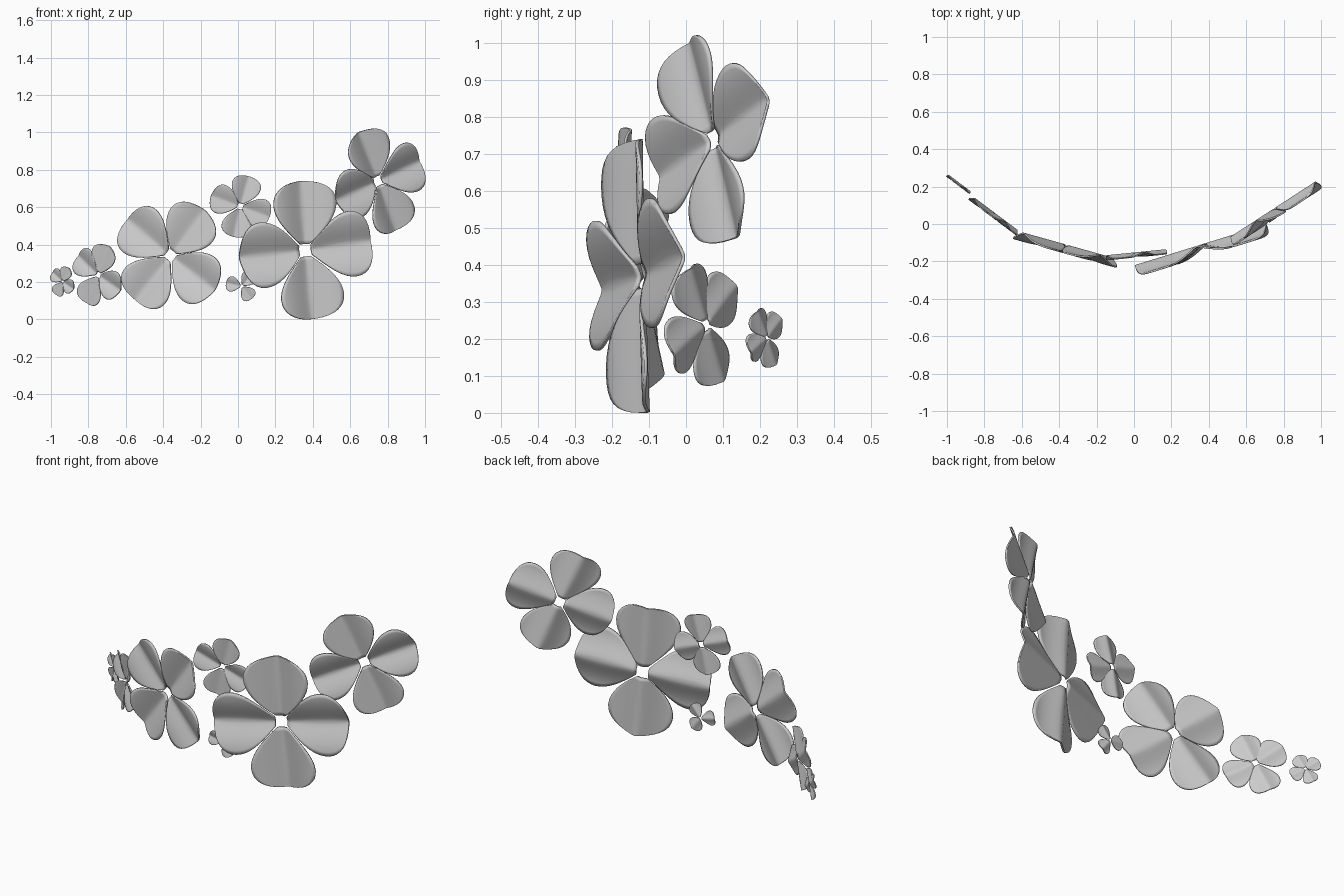
import bpy, math
from mathutils import Vector
from mathutils.geometry import interpolate_bezier

if "Cube" in bpy.data.objects:
    bpy.data.objects.remove(bpy.data.objects["Cube"])


# half outline of one petal: (distance from centre, half width), unit length
def petal_outline():
    base, wide, tip = Vector((0.09, 0.07)), Vector((0.68, 0.475)), Vector((1.0, 0.0))
    side = interpolate_bezier(base, Vector((0.26, 0.26)), Vector((0.46, 0.475)), wide, 10)
    end = interpolate_bezier(wide, Vector((0.90, 0.475)), Vector((1.0, 0.25)), tip, 10)
    return [(p.x, p.y) for p in side + end[1:-1]] + [(1.0, 0.03)]


OUTLINE = petal_outline()
COLS = 16


# soft valley running along the middle of a petal, 0 at the crease to 1 at the edge
def fold(s):
    t = min(1.0, (math.sqrt(s * s + 0.0012) - 0.0346) / 0.45)
    return math.sin(t * math.pi / 2)


def flower(name, centre, slope, radius, depth, angles):
    # flower plane: u runs sideways, v up, n to the front
    u = Vector((1, slope, 0)).normalized()
    v = Vector((0, 0, 1))
    n = u.cross(v)
    verts, faces = [], []
    for a in angles:
        c, s = math.cos(math.radians(a)), math.sin(math.radians(a))
        start = len(verts)
        for r, hw in OUTLINE:
            for j in range(COLS + 1):
                w = hw * (2 * j / COLS - 1)
                p = u * (r * c - w * s) + v * (r * s + w * c) + n * depth * fold(w)
                verts.append(Vector(centre) + p * radius)
        for i in range(len(OUTLINE) - 1):
            for j in range(COLS):
                k = start + i * (COLS + 1) + j
                faces.append((k, k + COLS + 1, k + COLS + 2, k + 1))
    mesh = bpy.data.meshes.new(name)
    mesh.from_pydata([tuple(p) for p in verts], [], faces)
    ob = bpy.data.objects.new(name, mesh)
    bpy.context.collection.objects.link(ob)
    # thin sheet
    sol = ob.modifiers.new("thickness", 'SOLIDIFY')
    sol.thickness = 0.004 + 0.014 * radius
    sol.offset = 0
    bpy.context.view_layer.objects.active = ob
    ob.select_set(True)
    bpy.ops.object.shade_smooth_by_angle(angle=math.radians(40))
    ob.select_set(False)
    return ob


# garland of flowers along a curved arc
flower("large_flower", (0.358, -0.115, 0.370), 0.31, 0.37, 0.15, (94, 8, -84, 186))
flower("wide_flower", (-0.36, -0.115, 0.342), -0.28, 0.308, 0.13, (141, 52, 231, 323))
flower("high_flower", (0.746, 0.077, 0.74), 0.65, 0.287, 0.15, (115, 22, -67, 201))
flower("middle_flower", (0.012, -0.154, 0.605), 0.10, 0.167, 0.13, (74, 160, 258, -20))
flower("side_flower", (-0.745, 0.056, 0.238), -0.75, 0.169, 0.13, (65, 142, 244, 331))
flower("end_flower", (-0.936, 0.219, 0.203), -0.75, 0.083, 0.13, (60, 142, 242, 331))
flower("tiny_flower", (0.02, -0.16, 0.178), 0.05, 0.086, 0.13, (168, 50, -52))
